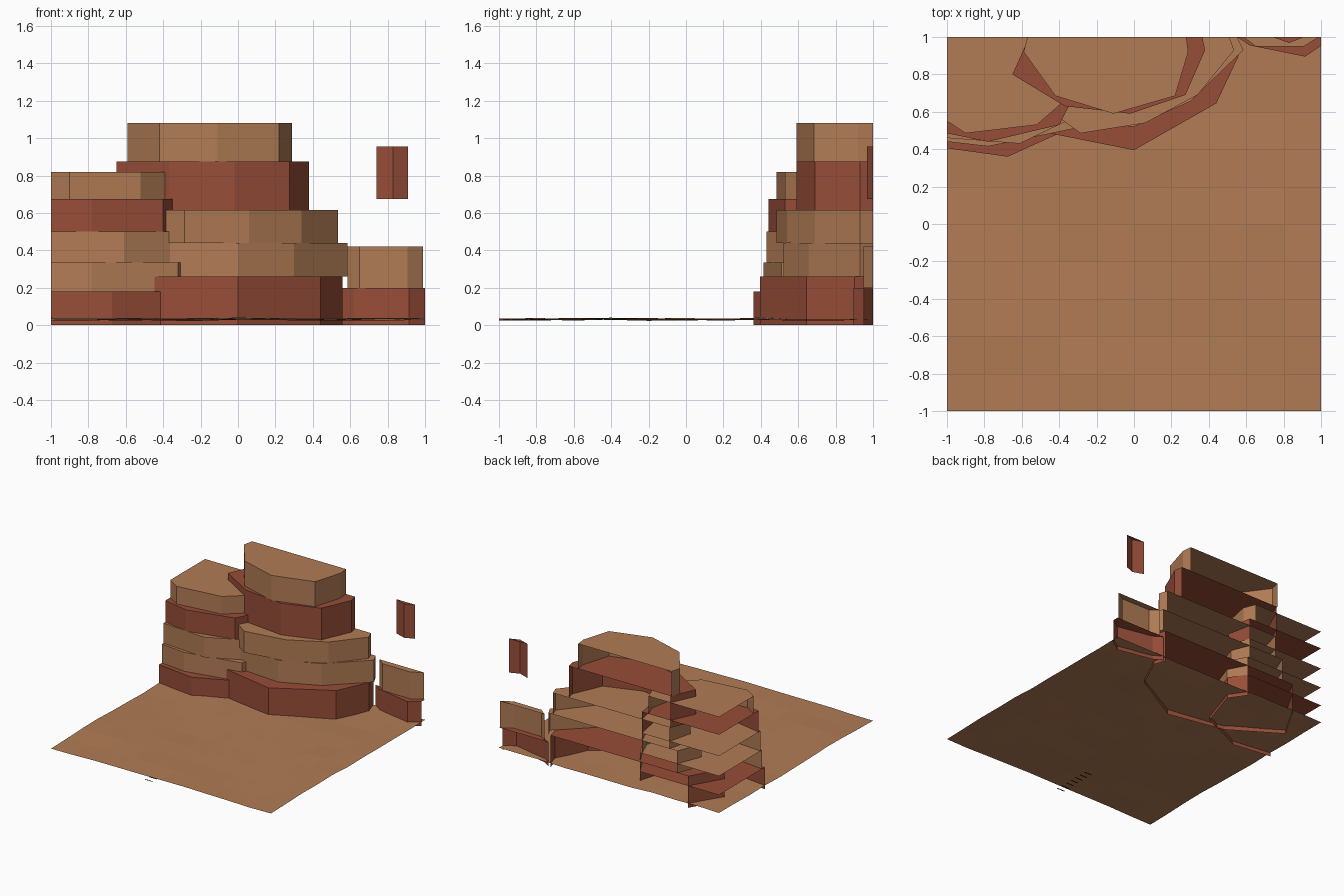
import bpy
import bmesh
import math
import random

if "Cube" in bpy.data.objects:
    bpy.data.objects.remove(bpy.data.objects["Cube"])

random.seed(4)


def material(name, rgb):
    m = bpy.data.materials.new(name)
    m.diffuse_color = (*rgb, 1)
    m.use_nodes = True
    m.node_tree.nodes["Principled BSDF"].inputs["Base Color"].default_value = m.diffuse_color
    return m


SAND = material("sandstone", (0.44, 0.20, 0.09))
RUST = material("rust_rock", (0.31, 0.075, 0.04))
DARK = material("dark_stripe", (0.05, 0.03, 0.02))


def finish(name, bm, mat):
    me = bpy.data.meshes.new(name)
    bm.to_mesh(me)
    bm.free()
    me.materials.append(mat)
    ob = bpy.data.objects.new(name, me)
    bpy.context.collection.objects.link(ob)
    return ob


def terrace(name, z0, z1, mat, outline, corner=()):
    """Rock layer: open wall along the outline (left to right) plus a flat cap."""
    bm = bmesh.new()
    low = [bm.verts.new((x, y, z0)) for x, y in outline]
    top = [bm.verts.new((x, y, z1)) for x, y in outline]
    for i in range(len(outline) - 1):
        bm.faces.new((low[i], low[i + 1], top[i + 1], top[i]))
    bm.faces.new(top + [bm.verts.new((x, y, z1)) for x, y in corner])
    return finish(name, bm, mat)


# Desert floor: thin, gently rippled sheet
bm = bmesh.new()
bmesh.ops.create_grid(bm, x_segments=10, y_segments=10, size=1)
for v in bm.verts:
    v.co.z = 0.032 + 0.005 * math.sin(3.1 * v.co.x + 4 * v.co.y) + random.uniform(-0.004, 0.004)
finish("desert_floor", bm, SAND)

# Central mesa, bottom to top
central = [
    (0, 0.26, RUST, [(-.72, 1), (-.87, .74), (-.475, .49), (0, .395), (.44, .645), (.56, .9), (.53, 1)]),
    (.26, .44, SAND, [(-.62, 1), (-.7, .8), (-.38, .55), (0, .52), (.3, .655), (.585, .93), (.55, 1)]),
    (.44, .615, SAND, [(-.55, 1), (-.6, .8), (-.39, .56), (-.285, .485), (.06, .54), (.34, .69),
                       (.535, .93), (.51, 1)]),
    (.615, .875, RUST, [(-.56, 1), (-.65, .8), (-.37, .63), (-.02, .59), (.275, .69), (.38, .93), (.365, 1)]),
    (.875, 1.08, SAND, [(-.57, 1), (-.59, .92), (-.42, .685), (-.11, .59), (.22, .685), (.29, .92), (.28, 1)]),
]
for i, (z0, z1, mat, pts) in enumerate(central):
    terrace(f"central_mesa_layer_{i + 1}", z0, z1, mat, pts)

# Left mesa, sliced off by the left and back borders
left = [
    (0, .18, RUST, [(-1, .405), (-.675, .36), (-.3, .53), (-.19, .87), (-.28, 1)]),
    (.18, .335, SAND, [(-1, .44), (-.78, .415), (-.32, .51), (-.2, .85), (-.28, 1)]),
    (.335, .5, SAND, [(-1, .46), (-.61, .43), (-.34, .56), (-.24, .85), (-.3, 1)]),
    (.5, .675, RUST, [(-1, .485), (-.78, .44), (-.4, .53), (-.26, .8), (-.3, 1)]),
    (.675, .82, SAND, [(-1, .55), (-.9, .485), (-.52, .53), (-.37, .66), (-.32, .9), (-.36, 1)]),
]
for i, (z0, z1, mat, pts) in enumerate(left):
    terrace(f"left_mesa_layer_{i + 1}", z0, z1, mat, pts, corner=[(-1, 1)])

# Right mesa: front slivers only
terrace("right_mesa_base", 0, .2, RUST, [(.55, 1), (.62, .955), (.915, .895), (1, .953)], [(1, 1)])
terrace("right_mesa_middle", .2, .42, SAND, [(.585, 1), (.65, .95), (.905, .948), (.99, 1)])
terrace("right_mesa_upper", .675, .955, RUST, [(.74, 1), (.83, .968), (.91, 1)])

# Row of small stripes beneath the floor
bm = bmesh.new()
for i in range(7):
    y = -0.995 + i * 0.053
    bm.faces.new([bm.verts.new((x, yy, 0)) for x, yy in
                  ((-.15, y - .005), (-.08, y - .005), (-.08, y + .005), (-.15, y + .005))])
finish("ground_stripes", bm, DARK)
